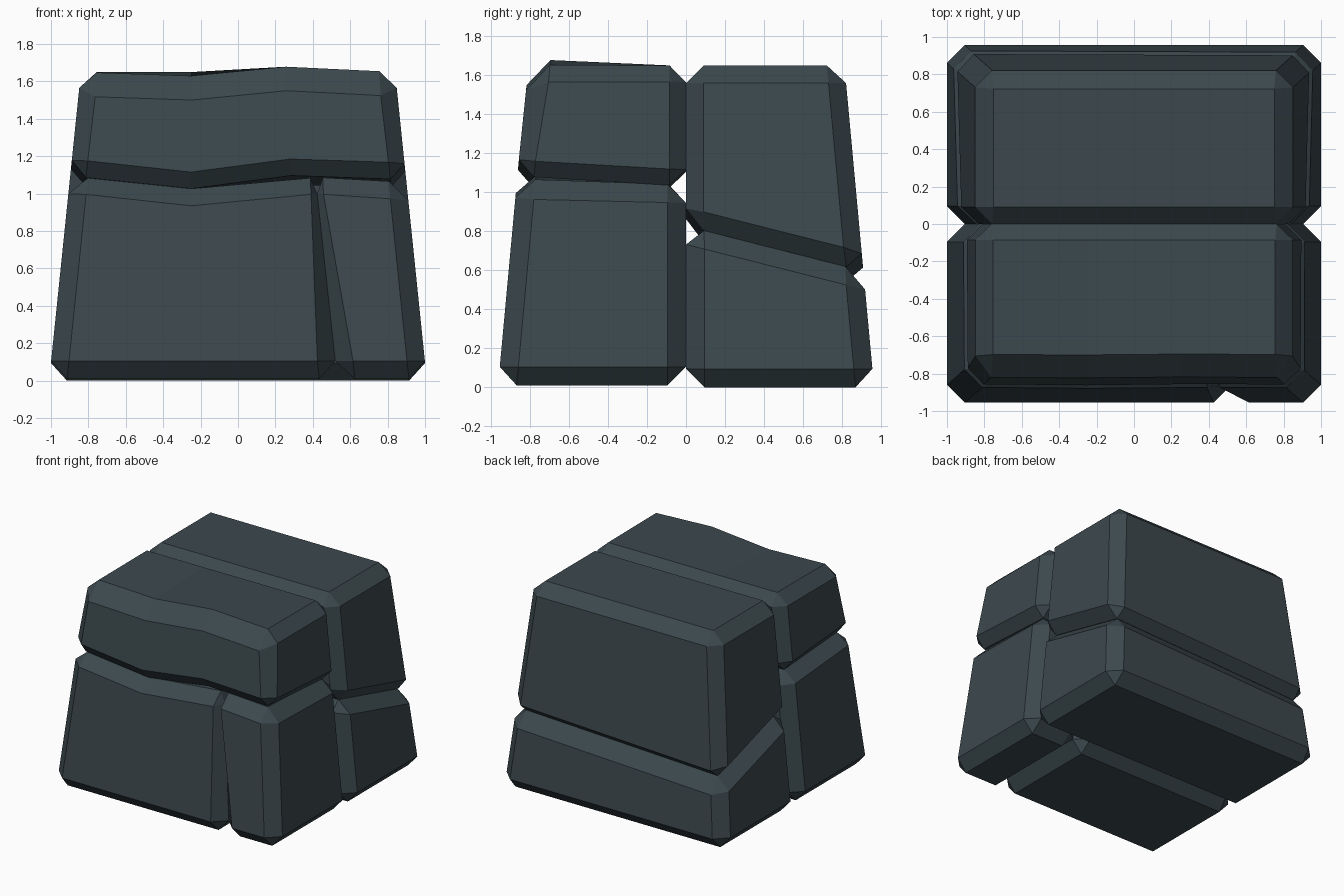
import bpy, bmesh

if "Cube" in bpy.data.objects:
    bpy.data.objects.remove(bpy.data.objects["Cube"])

stone = bpy.data.materials.new("dark slate")
stone.diffuse_color = (0.045, 0.066, 0.076, 1)
stone.use_nodes = True
stone.node_tree.nodes["Principled BSDF"].inputs["Base Color"].default_value = stone.diffuse_color


def taper(u, v, z):
    """Place a footprint point at height z on the inward leaning walls."""
    return (u * (1 - 0.102 * z), v * (1 - 0.0955 * z), z)


def block(name, stations, front, back, width=0.095, tweak=None):
    """Chamfered stone: each station is
    (u_bottom, u_top, z bottom front, z bottom back, z top front, z top back)."""
    bm = bmesh.new()
    rings = []
    for ub, ut, bf, bb, tf, tb in stations:
        pts = [(ub, front, bf), (ub, back, bb), (ut, back, tb), (ut, front, tf)]
        rings.append([bm.verts.new(taper(*p)) for p in pts])
    bm.faces.new(rings[0])
    bm.faces.new(rings[-1][::-1])
    for a, b in zip(rings, rings[1:]):
        for i in range(4):
            j = (i + 1) % 4
            bm.faces.new((a[i], b[i], b[j], a[j]))
    bmesh.ops.recalc_face_normals(bm, faces=bm.faces)
    sharp = [e for e in bm.edges if e.calc_face_angle(0) > 0.6]
    bmesh.ops.bevel(bm, geom=sharp, offset=width, offset_type='OFFSET',
                    segments=1, profile=0.5, affect='EDGES', clamp_overlap=True)
    if tweak:
        for v in bm.verts:
            tweak(v.co)
    bmesh.ops.recalc_face_normals(bm, faces=bm.faces)
    mesh = bpy.data.meshes.new(name)
    bm.to_mesh(mesh)
    bm.free()
    mesh.materials.append(stone)
    bpy.context.collection.objects.link(bpy.data.objects.new(name, mesh))


def narrow_gap(co):
    # crack between the lower front stones closes towards the top
    if co.z > 0.85 and 0.25 < co.x < 0.6:
        co.x = 0.42 + (co.x - 0.42) * 0.35


def worn_edge(co):
    # broader chamfer along the upper front edge
    if co.y < -0.7 and co.z > 1.45:
        if co.y < -0.79:
            co.z -= 0.045
        else:
            co.y += 0.03


W, D = 1.01, 0.965

# Lower front stones, split by a leaning crack
block("lower_front_left_stone",
      [(-W, -W, 0.01, 0.01, 1.10, 1.04),
       (-0.28, -0.28, 0.01, 0.01, 1.03, 1.02),
       (0.53, 0.473, 0.01, 0.01, 1.10, 1.04)], -D, 0, tweak=narrow_gap)
block("lower_front_right_stone",
      [(0.53, 0.473, 0.01, 0.01, 1.10, 1.04),
       (W, W, 0.01, 0.01, 1.06, 1.04)], -D, 0, tweak=narrow_gap)

# Wavy upper front stone
block("upper_front_stone",
      [(-W, -W, 1.10, 1.04, 1.65, 1.65),
       (-0.28, -0.30, 1.03, 1.02, 1.63, 1.65),
       (0.32, 0.31, 1.10, 1.04, 1.68, 1.65),
       (W, W, 1.08, 1.03, 1.65, 1.65)], -D, 0, 0.085, worn_edge)

# Back stones, split by a sloping seam
block("upper_back_stone",
      [(-W, -W, 0.77, 0.52, 1.65, 1.65),
       (W, W, 0.83, 0.60, 1.65, 1.65)], 0, D, 0.09)
block("lower_back_stone",
      [(-W, -W, 0, 0, 0.77, 0.52),
       (W, W, 0, 0, 0.83, 0.60)], 0, D)
